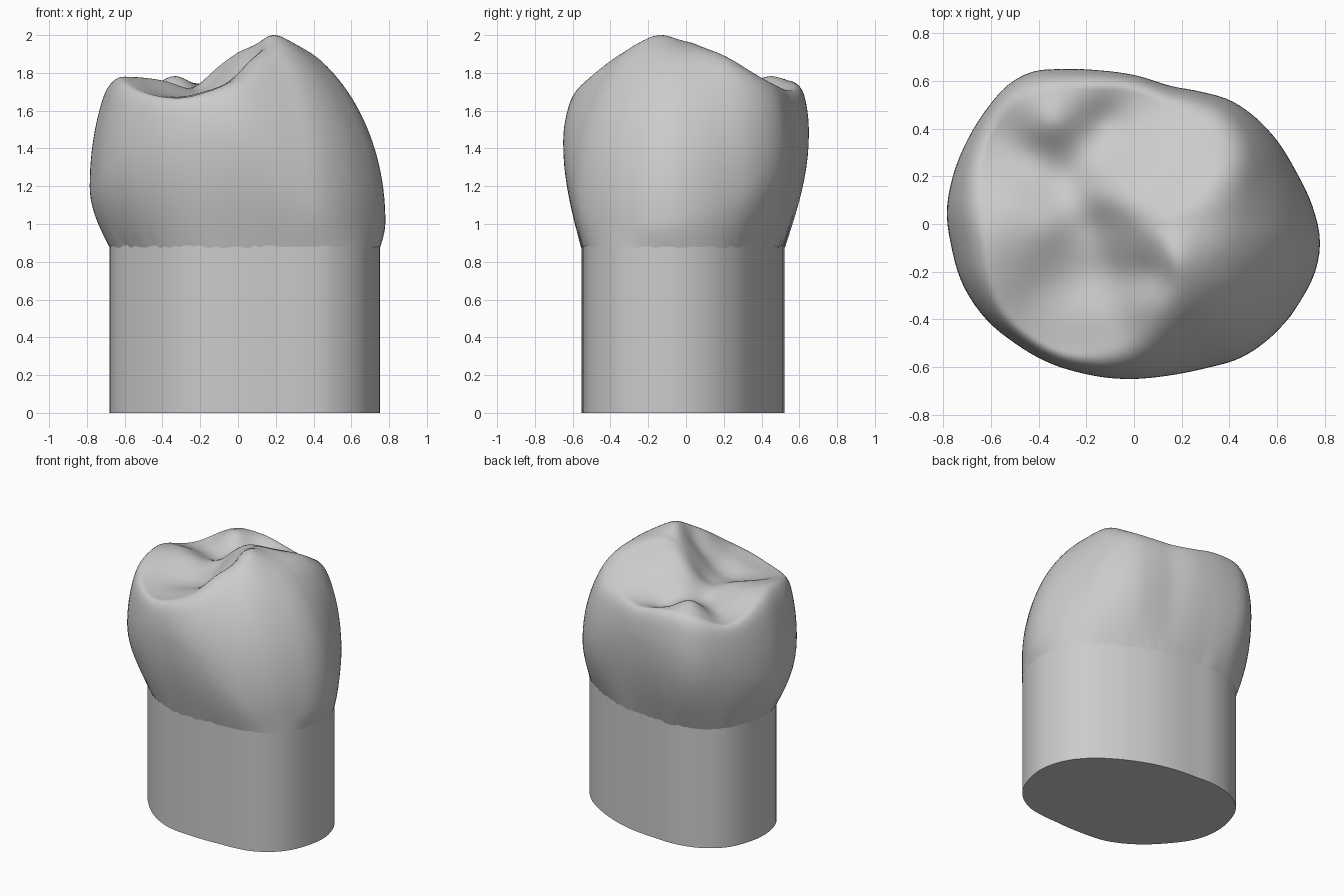
import bpy, bmesh, math, random

if "Cube" in bpy.data.objects:
    bpy.data.objects.remove(bpy.data.objects["Cube"])

random.seed(3)
N = 120          # points round the tooth
NECK = 0.88      # height where crown meets stump

# widest outline of the crown, seen from above
CROWN = [(.78, -.07), (.75, .07), (.68, .22), (.6, .35), (.5, .455), (.4, .52), (.28, .555),
         (.15, .58), (0, .625), (-.15, .645), (-.3, .65), (-.42, .64), (-.52, .59), (-.62, .48),
         (-.7, .35), (-.76, .2), (-.785, .05), (-.765, -.1), (-.72, -.25), (-.62, -.4), (-.5, -.5),
         (-.35, -.585), (-.2, -.63), (0, -.65), (.15, -.635), (.3, -.605), (.45, -.56), (.6, -.45),
         (.7, -.32), (.76, -.2)]
# outline of the stump
STUMP = [(.75, -.05), (.735, -.2), (.65, -.39), (.49, -.51), (.35, -.54), (.2, -.548), (0, -.55),
         (-.2, -.525), (-.39, -.425), (-.53, -.29), (-.65, -.11), (-.68, .05), (-.66, .2),
         (-.585, .365), (-.46, .465), (-.3, .515), (-.1, .515), (.1, .495), (.3, .435), (.46, .355),
         (.59, .262), (.7, .12)]
# height of the widest line, and dome height above it, every 45 degrees
WIDE_Z = [1.03, 1.32, 1.5, 1.42, 1.2, 1.4, 1.43, 1.07]
DOME_H = [1.03, .88, .7, .9, 1.15, .92, .64, 1.02]
# cusps, ridges and grooves of the chewing surface
CHEW = [(.2, -.15, 2.06), (.29, -.06, 2.02), (.38, .05, 1.97), (.43, .2, 1.91), (.43, .38, 1.8),
        (.1, -.34, 1.92), (.02, -.52, 1.8), (0, .06, 1.92), (.02, -.04, 1.91), (.2, .12, 1.93),
        (.2, .3, 1.84), (.1, .48, 1.73), (-.1, .32, 1.73), (-.12, .12, 1.83), (-.29, .2, 1.69),
        (-.17, 0, 1.74), (-.02, -.14, 1.82), (-.09, -.2, 1.73), (.08, -.21, 1.88),
        (-.34, .42, 1.79), (-.15, .55, 1.74), (-.13, .43, 1.69), (.3, .5, 1.74),
        (-.55, .38, 1.67), (-.44, .3, 1.68), (-.5, .1, 1.76), (-.62, -.08, 1.79),
        (-.36, -.01, 1.76), (-.53, -.25, 1.75), (-.4, -.27, 1.7), (-.23, -.22, 1.68),
        (-.18, -.38, 1.71), (-.04, -.42, 1.77), (-.28, -.53, 1.68), (-.42, -.42, 1.69),
        (-.7, .1, 1.75), (.6, -.3, 1.95), (-.3, .58, 1.76)]


def periodic(samples):
    """Smooth closed interpolation of (angle, value) samples."""
    s = sorted((a % math.tau, v) for a, v in samples)
    s = [(a - math.tau, v) for a, v in s[-3:]] + s + [(a + math.tau, v) for a, v in s[:3]]

    def slope(i):
        return (s[i + 1][1] - s[i - 1][1]) / (s[i + 1][0] - s[i - 1][0])

    def f(a):
        i = next(i for i in range(1, len(s) - 2) if s[i][0] <= a < s[i + 1][0])
        h = s[i + 1][0] - s[i][0]
        t = (a - s[i][0]) / h
        return ((2*t**3 - 3*t*t + 1) * s[i][1] + (t**3 - 2*t*t + t) * h * slope(i)
                + (3*t*t - 2*t**3) * s[i + 1][1] + (t**3 - t*t) * h * slope(i + 1))
    return f


def outline(pts):
    return periodic([(math.atan2(y, x), math.hypot(x, y)) for x, y in pts])


def octant(vals):
    return periodic([(i * math.tau / 8, v) for i, v in enumerate(vals)])


def kernel(ax, ay, bx, by):
    return math.sqrt((ax - bx)**2 + (ay - by)**2 + .006)


def fit_surface(pts):
    """Smooth surface through scattered height points."""
    n = len(pts)
    base = 1.75
    m = [[kernel(p[0], p[1], q[0], q[1]) for q in pts] + [p[2] - base] for p in pts]
    for c in range(n):
        k = max(range(c, n), key=lambda r: abs(m[r][c]))
        m[c], m[k] = m[k], m[c]
        for r in range(n):
            if r != c:
                f = m[r][c] / m[c][c]
                m[r] = [a - f * b for a, b in zip(m[r], m[c])]
    w = [m[i][n] / m[i][i] for i in range(n)]
    return lambda x, y: base + sum(wi * kernel(x, y, p[0], p[1]) for wi, p in zip(w, pts))


def smooth_min(a, b, k=.11):
    h = max(k - abs(a - b), 0) / k
    return min(a, b) - h * h * k / 4


def build(name, rings, centre, mat, angle):
    """Skin a stack of rings, closing the first one at a centre point."""
    bm = bmesh.new()
    rows = [[bm.verts.new(p) for p in ring] for ring in rings]
    c = bm.verts.new(centre)
    for i in range(N):
        j = (i + 1) % N
        bm.faces.new((c, rows[0][i], rows[0][j]))
        for a, b in zip(rows, rows[1:]):
            bm.faces.new((a[i], b[i], b[j], a[j]))
    bmesh.ops.recalc_face_normals(bm, faces=bm.faces)
    me = bpy.data.meshes.new(name)
    bm.to_mesh(me)
    bm.free()
    ob = bpy.data.objects.new(name, me)
    bpy.context.collection.objects.link(ob)
    me.materials.append(mat)
    bpy.ops.object.select_all(action='DESELECT')
    ob.select_set(True)
    bpy.context.view_layer.objects.active = ob
    bpy.ops.object.shade_smooth_by_angle(angle=math.radians(angle))
    return ob


grey = bpy.data.materials.new("plain grey")
grey.diffuse_color = (.6, .6, .6, 1)
grey.use_nodes = True
grey.node_tree.nodes["Principled BSDF"].inputs["Base Color"].default_value = grey.diffuse_color

crown_r, stump_r = outline(CROWN), outline(STUMP)
wide_z, dome_h, chew = octant(WIDE_Z), octant(DOME_H), fit_surface(CHEW)
angles = [i * math.tau / N for i in range(N)]
R = [crown_r(a) for a in angles]
S = [stump_r(a) for a in angles]
Z = [wide_z(a) for a in angles]
H = [dome_h(a) for a in angles]


def point(i, r, z):
    return (r * math.cos(angles[i]), r * math.sin(angles[i]), z)


# crown top: chewing surface blended into domed walls
rings = []
TOP = 48
for k in range(1, TOP + 1):
    s = math.sin(k / TOP * math.pi / 2)
    ring = []
    for i in range(N):
        x, y, _ = point(i, R[i] * s, 0)
        wall = Z[i] + H[i] * math.sqrt(max(0, 1 - s * s))
        ring.append((x, y, smooth_min(wall, chew(x, y))))
    rings.append(ring)

# crown sides: taper from the widest line to a slightly ragged neck
LOW = 10
rag = [random.uniform(-.008, .008) for _ in range(N)]
for k in range(1, LOW + 1):
    t = 1 - k / LOW
    ring = []
    for i in range(N):
        neck = S[i] + .003
        bottom = NECK + rag[i] * (1 - t)**4
        ring.append(point(i, neck + (R[i] - neck) * math.sin(t * math.pi / 2),
                          bottom + (Z[i] - bottom) * t))
    rings.append(ring)
centre = (0, 0, smooth_min(chew(0, 0), 2.1))

# stretch the part above the neck so the tallest cusp is exactly at 2
top = max(p[2] for r in rings for p in r)
f = (2 - NECK) / (top - NECK)
fix = lambda p: (p[0], p[1], NECK + (p[2] - NECK) * f)
build("crown", [[fix(p) for p in r] for r in rings], fix(centre), grey, 60)

# stump: straight column with a flat base
build("stump", [[point(i, S[i], z) for i in range(N)] for z in (0, NECK + .01)],
      (0, 0, 0), grey, 30)
